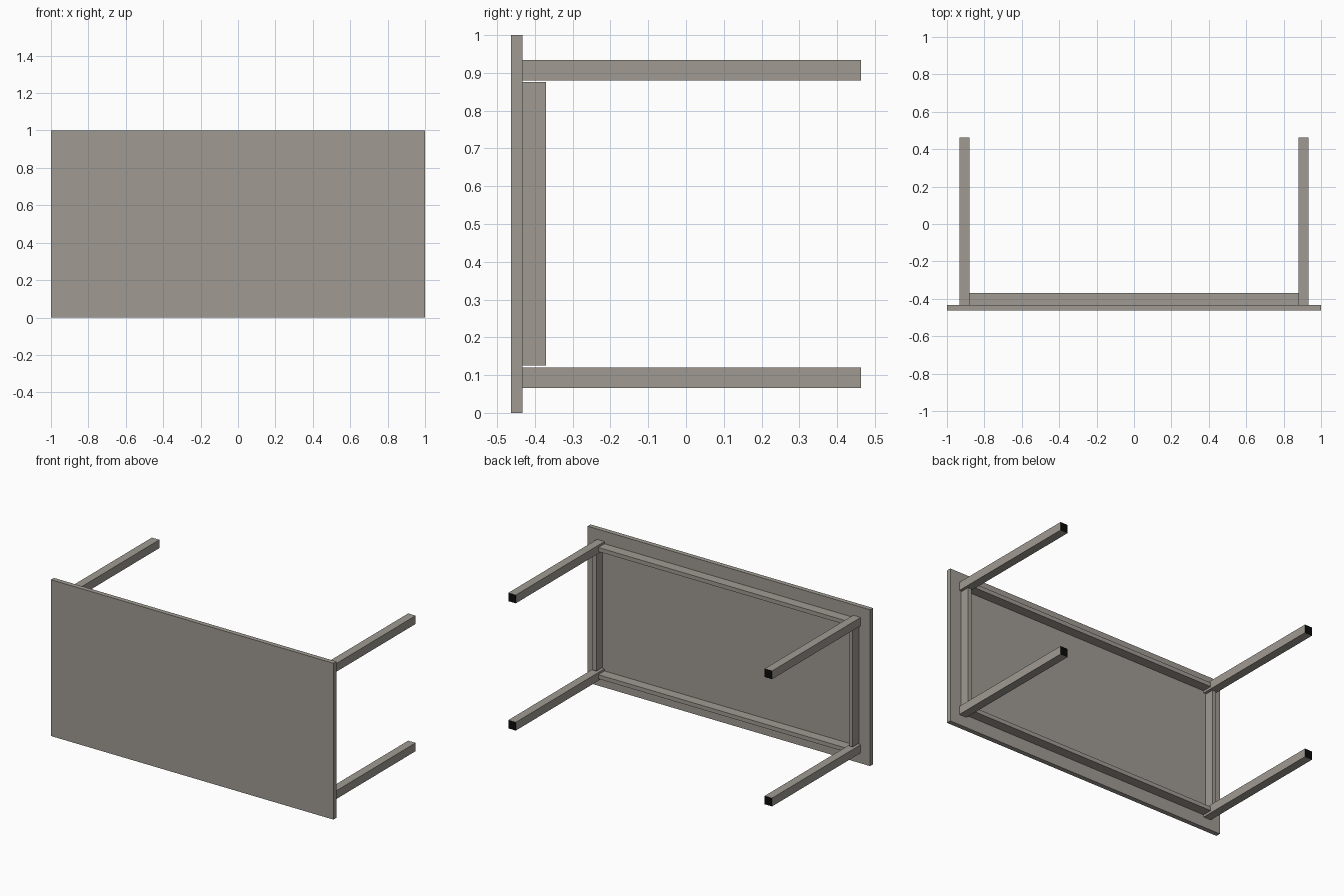
import bpy, bmesh

if "Cube" in bpy.data.objects:
    bpy.data.objects.remove(bpy.data.objects["Cube"])


def material(name, rgb):
    m = bpy.data.materials.new(name)
    m.diffuse_color = (*rgb, 1)
    m.use_nodes = True
    m.node_tree.nodes["Principled BSDF"].inputs["Base Color"].default_value = m.diffuse_color
    return m


grey = material("warm grey", (0.35, 0.325, 0.29))
black = material("black", (0.003, 0.003, 0.003))


def box(name, lo, hi, black_end=False):
    """Axis-aligned box between two corners; optionally a black +y end."""
    bm = bmesh.new()
    bmesh.ops.create_cube(bm, size=1)
    for v in bm.verts:
        v.co = [(a + b) / 2 + c * (b - a) for a, b, c in zip(lo, hi, v.co)]
    bm.normal_update()
    if black_end:
        for f in bm.faces:
            f.material_index = 1 if f.normal.y > 0.9 else 0
    me = bpy.data.meshes.new(name)
    bm.to_mesh(me)
    bm.free()
    me.materials.append(grey)
    me.materials.append(black)
    ob = bpy.data.objects.new(name, me)
    bpy.context.collection.objects.link(ob)


FRONT, UNDER, RAIL, TIP = -0.463, -0.433, -0.37, 0.463
LEG = 0.0265      # half width of a leg
THIN = 0.013      # half thickness of a rail
CX, CZ = 0.907, 0.407   # leg centre offsets from the middle of the top

# Table top, standing on its long edge
box("table_top", (-1, FRONT, 0), (1, UNDER, 1))

for s, side in ((-1, "left"), (1, "right")):
    x = s * CX
    # Legs pointing backwards, with black feet faces
    for t, level in ((-1, "lower"), (1, "upper")):
        z = 0.5 + t * CZ
        box(f"{side}_{level}_leg", (x - LEG, UNDER, z - LEG),
            (x + LEG, TIP, z + LEG), True)
    # Short rails between the legs
    box(f"{side}_short_rail", (x - THIN, UNDER, 0.125), (x + THIN, RAIL, 0.876))

# Long rails between the legs
for t, level in ((-1, "lower"), (1, "upper")):
    z = 0.5 + t * CZ
    box(f"{level}_long_rail", (-0.88, UNDER, z - THIN), (0.88, RAIL, z + THIN))
